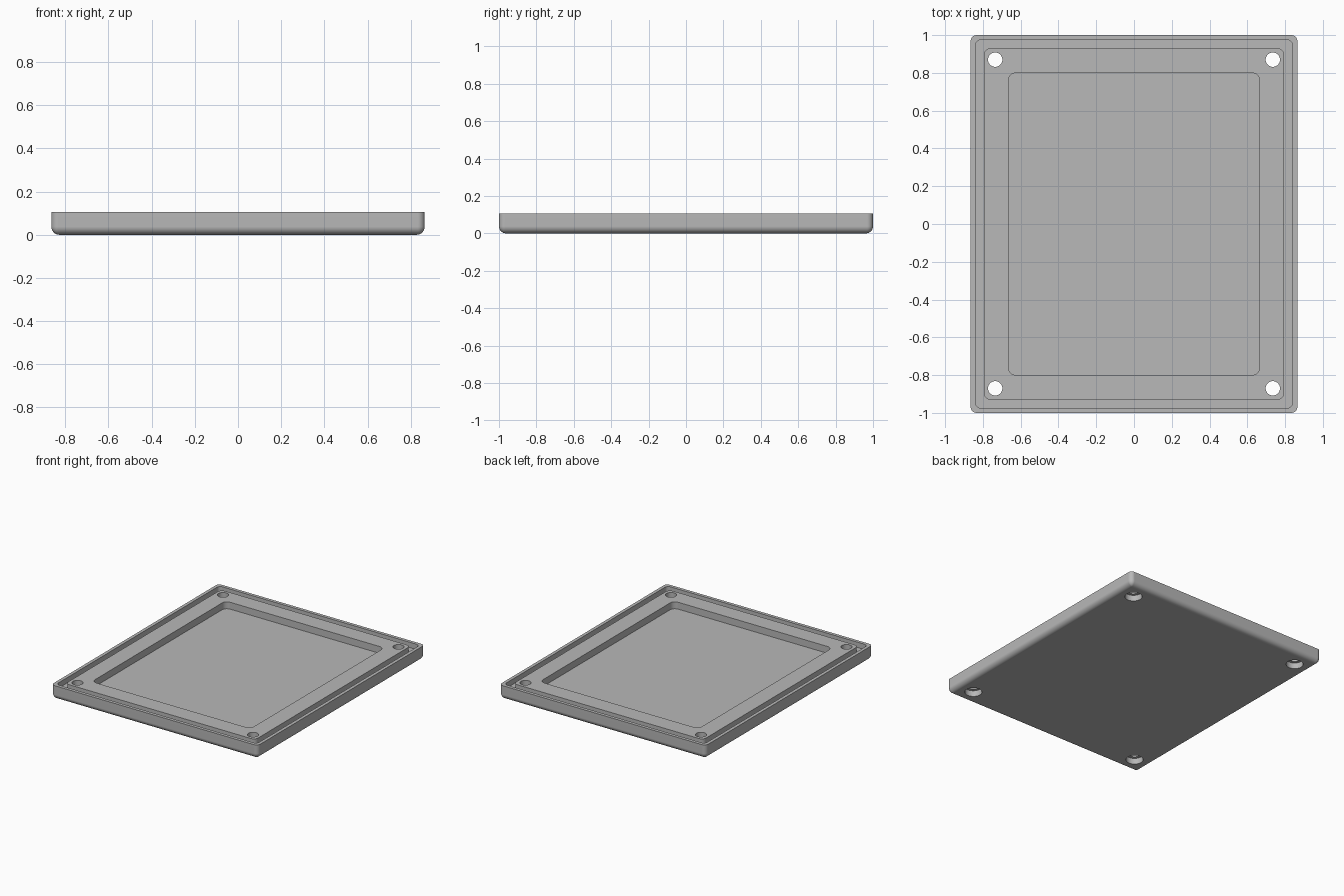
import bpy, bmesh, math

if "Cube" in bpy.data.objects:
    bpy.data.objects.remove(bpy.data.objects["Cube"])

HX, HY, H = 0.865, 1.0, 0.105      # half width, half length, height
FILLET, CORNER = 0.038, 0.032      # bottom edge and upright corner radii
GROOVE, POCKET = 0.04, 0.052       # depths below the top face


def rounded_rect(hx, hy, r, z, seg=8):
    pts = []
    for k, (sx, sy) in enumerate([(1, 1), (-1, 1), (-1, -1), (1, -1)]):
        for i in range(seg + 1):
            a = math.pi / 2 * (k + i / seg)
            pts.append((sx * (hx - r) + r * math.cos(a),
                        sy * (hy - r) + r * math.sin(a), z))
    return pts


def circle(cx, cy, r, z, seg=40):
    return [(cx + r * math.cos(2 * math.pi * i / seg),
             cy + r * math.sin(2 * math.pi * i / seg), z) for i in range(seg)]


def loft(bm, rings):
    """Skin a stack of equal-length rings and cap both ends."""
    loops = [[bm.verts.new(p) for p in ring] for ring in rings]
    n = len(loops[0])
    for a, b in zip(loops, loops[1:]):
        for i in range(n):
            j = (i + 1) % n
            bm.faces.new((a[i], a[j], b[j], b[i]))
    bm.faces.new(loops[0][::-1])
    bm.faces.new(loops[-1])


def make_object(name, bm):
    bmesh.ops.recalc_face_normals(bm, faces=bm.faces)
    mesh = bpy.data.meshes.new(name)
    bm.to_mesh(mesh)
    bm.free()
    ob = bpy.data.objects.new(name, mesh)
    bpy.context.collection.objects.link(ob)
    return ob


grey = bpy.data.materials.new("grey")
grey.diffuse_color = (0.48, 0.48, 0.48, 1)
grey.use_nodes = True
grey.node_tree.nodes["Principled BSDF"].inputs["Base Color"].default_value = grey.diffuse_color

# Plate: rounded underside, outer wall, rim, seal groove, raised land, pocket
rings = []
for i in range(9):
    a = math.pi / 2 * i / 8
    inset = FILLET * (1 - math.sin(a))
    rings.append(rounded_rect(HX - inset, HY - inset, max(CORNER - inset, 0.004),
                              FILLET * (1 - math.cos(a))))
rings += [
    rounded_rect(HX, HY, CORNER, H),
    rounded_rect(0.84, 0.975, 0.03, H),
    rounded_rect(0.84, 0.975, 0.03, H - GROOVE),
    rounded_rect(0.795, 0.93, 0.035, H - GROOVE),
    rounded_rect(0.795, 0.93, 0.035, H),
    rounded_rect(0.665, 0.8, 0.04, H),
    rounded_rect(0.665, 0.8, 0.04, H - POCKET),
]
bm = bmesh.new()
loft(bm, rings)
plate = make_object("cover_plate", bm)
plate.data.materials.append(grey)

# Screw holes, counterbored from below
bm = bmesh.new()
for x in (-0.735, 0.735):
    for y in (-0.87, 0.87):
        loft(bm, [circle(x, y, r, z) for r, z in
                  ((0.06, -0.05), (0.06, 0.045), (0.038, 0.045), (0.038, 0.2))])
cutter = make_object("screw_hole_cutter", bm)
cutter.data.materials.append(grey)
cutter.hide_render = True

cut = plate.modifiers.new("screw_holes", 'BOOLEAN')
cut.operation = 'DIFFERENCE'
cut.solver = 'EXACT'
cut.object = cutter

bpy.context.view_layer.objects.active = plate
plate.select_set(True)
bpy.ops.object.modifier_apply(modifier=cut.name)
bpy.data.objects.remove(cutter)

# Smooth rounded edges, crisp steps
bpy.ops.object.shade_smooth_by_angle(angle=math.radians(35))
weighted = plate.modifiers.new("weighted_normals", 'WEIGHTED_NORMAL')
weighted.keep_sharp = True
